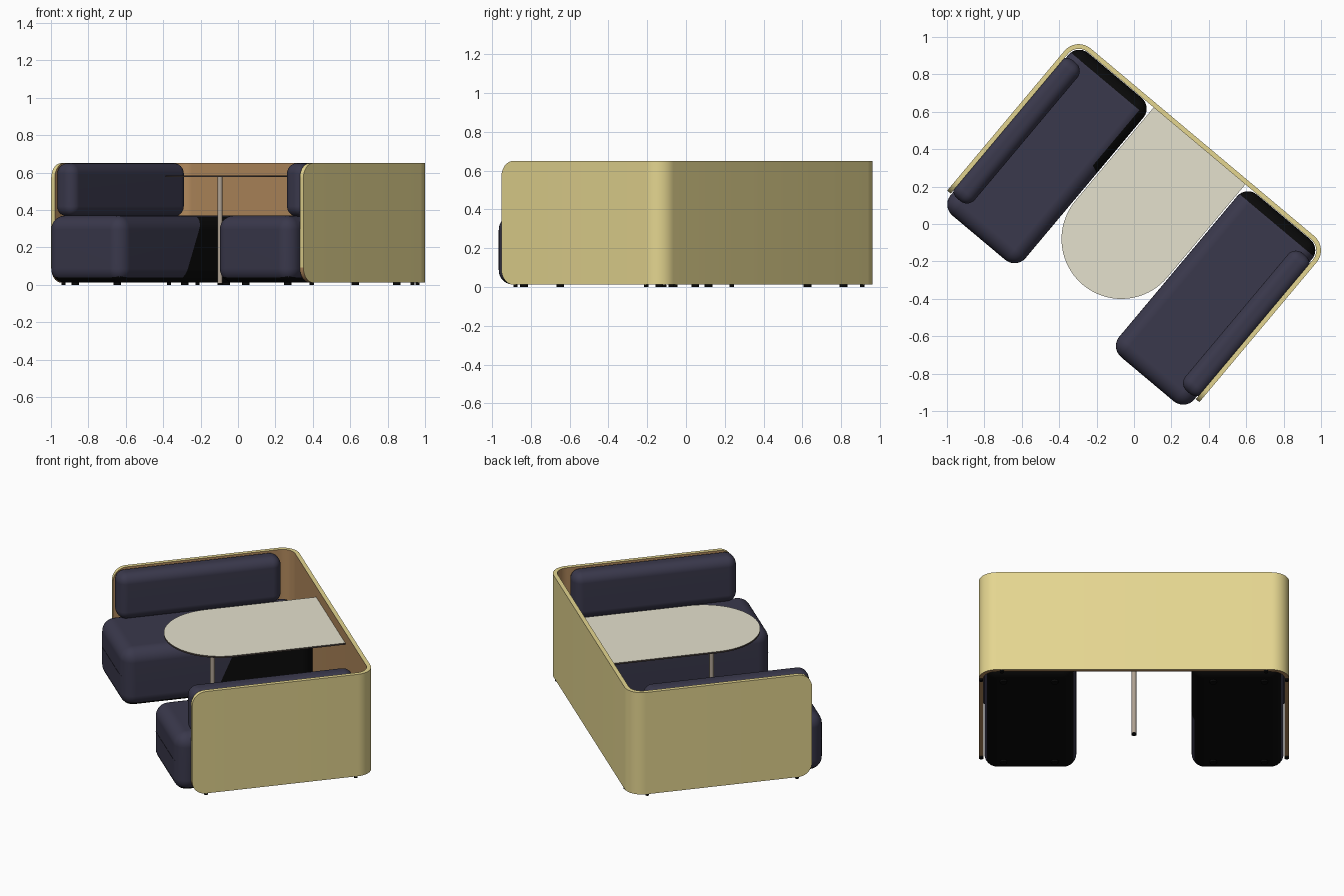
import bpy
import bmesh
from math import cos, sin, pi, radians, sqrt
from mathutils import Matrix, Vector

if "Cube" in bpy.data.objects:
    bpy.data.objects.remove(bpy.data.objects["Cube"])

TURN = Matrix.Rotation(radians(-40), 4, "Z")   # the booth stands diagonally


def material(name, r, g, b, rough=0.8):
    m = bpy.data.materials.new(name)
    m.use_nodes = True
    m.diffuse_color = (r, g, b, 1)
    bsdf = m.node_tree.nodes["Principled BSDF"]
    bsdf.inputs["Base Color"].default_value = (r, g, b, 1)
    bsdf.inputs["Roughness"].default_value = rough
    return m


yellow = material("pale yellow shell", 0.78, 0.67, 0.28)
brown = material("brown lining", 0.45, 0.255, 0.11)
navy = material("dark navy fabric", 0.042, 0.040, 0.072)
stone = material("warm grey tabletop", 0.78, 0.75, 0.61)
edging = material("dark brown table edging", 0.06, 0.045, 0.04)
metal = material("warm grey metal", 0.43, 0.36, 0.29)
black = material("black base", 0.003, 0.003, 0.003)


def finish(bm, name, *mats):
    bm.transform(TURN)
    mesh = bpy.data.meshes.new(name)
    bm.to_mesh(mesh)
    bm.free()
    ob = bpy.data.objects.new(name, mesh)
    bpy.context.collection.objects.link(ob)
    for m in mats:
        mesh.materials.append(m)
    bpy.ops.object.select_all(action="DESELECT")
    ob.select_set(True)
    bpy.context.view_layer.objects.active = ob
    bpy.ops.object.shade_smooth_by_angle(angle=radians(35))
    return ob


def box_mesh(lo, hi, radius, axis=None):
    """Box between two corners; bevels all edges or only those along an axis."""
    lo, hi = Vector(lo), Vector(hi)
    bm = bmesh.new()
    bmesh.ops.create_cube(bm, size=1)
    bmesh.ops.scale(bm, vec=hi - lo, verts=bm.verts)
    bmesh.ops.translate(bm, vec=(lo + hi) / 2, verts=bm.verts)
    edges = [e for e in bm.edges if axis is None or
             abs((e.verts[0].co - e.verts[1].co).normalized()[axis]) > 0.9]
    bmesh.ops.bevel(bm, geom=edges, offset=radius, segments=7,
                    profile=0.5, affect="EDGES")
    bmesh.ops.recalc_face_normals(bm, faces=bm.faces)
    bm.normal_update()
    return bm


def soften(ob):
    ob.modifiers.new("even_shading", "WEIGHTED_NORMAL").keep_sharp = True


def cylinder(name, x, y, z0, z1, radius, mat, sides=20):
    bm = bmesh.new()
    bmesh.ops.create_cone(bm, cap_ends=True, segments=sides, radius1=radius,
                          radius2=radius, depth=z1 - z0)
    bmesh.ops.translate(bm, vec=(x, y, (z0 + z1) / 2), verts=bm.verts)
    finish(bm, name, mat)


# Shell: U-shaped screen swept round two corners, with rounded free ends
HALF, BACK, FRONT, CORNER, THICK = 0.88, 0.57, -0.505, 0.10, 0.025
LOW, HIGH, END_R = 0.012, 0.65, 0.08
half = []                                     # (point, outward normal, inset)
for i in range(11):
    d = END_R * (1 - cos(i / 10 * pi / 2))
    inset = END_R - sqrt(max(0, END_R ** 2 - (END_R - d) ** 2))
    half.append((Vector((HALF, FRONT + d, 0)), Vector((1, 0, 0)), inset))
for i in range(13):
    a = i / 12 * pi / 2
    n = Vector((cos(a), sin(a), 0))
    centre = Vector((HALF - CORNER, BACK - CORNER, 0))
    half.append((centre + n * CORNER, n, 0))
flip = Matrix.Scale(-1, 4, (1, 0, 0))
path = half + [(flip @ p, flip @ n, s) for p, n, s in reversed(half)]

bm = bmesh.new()
rings = []
for p, n, inset in path:
    q = p - n * THICK
    rings.append([bm.verts.new((c.x, c.y, z)) for c, z in (
        (p, LOW + inset), (p, HIGH - inset), (q, HIGH - inset), (q, LOW + inset))])
for a, b in zip(rings, rings[1:]):
    for k in range(4):
        f = bm.faces.new((a[k], a[(k + 1) % 4], b[(k + 1) % 4], b[k]))
        f.material_index = 1 if k >= 2 else 0       # inside and underside
bm.faces.new(rings[0])
bm.faces.new(rings[-1])
bmesh.ops.recalc_face_normals(bm, faces=bm.faces)
finish(bm, "shell_screen", yellow, brown)

# Two facing sofas: seat block, backrest, seams and feet
SEAT_FRONT, SEAT_BACK, SEAT_LOW, SEAT_TOP = -0.588, 0.543, 0.012, 0.37
JOIN, SLOPE = Vector((0, -0.03, 0.08)), Vector((0, 1, -0.45))
for side, s in (("left", 1), ("right", -1)):
    def span(a, b):
        return sorted((s * a, s * b))

    # Seat, with black cloth underneath, behind, and on one rear inner flank
    x0, x1 = span(0.327, 0.85)
    bm = box_mesh((x0, SEAT_FRONT, SEAT_LOW), (x1, SEAT_BACK, SEAT_TOP), 0.075)
    if side == "right":
        bmesh.ops.bisect_plane(bm, geom=bm.verts[:] + bm.edges[:] + bm.faces[:],
                               plane_co=JOIN, plane_no=SLOPE)
    for f in bm.faces:
        n = f.normal
        rear = (f.calc_center_median() - JOIN).dot(SLOPE) > 0
        flank = side == "right" and rear and n.x > 0.5
        f.material_index = int(n.z < -0.6 or n.y > 0.3 or flank)
    soften(finish(bm, side + "_seat", navy, black))

    b0, b1 = span(0.735, 0.868)
    soften(finish(box_mesh((b0, -0.503, 0.365), (b1, 0.46, 0.65), 0.055),
                  side + "_backrest", navy))

    # Seams: a fine ridge round the front and over the middle
    e = 0.0015
    finish(box_mesh((x0 + 0.003, SEAT_FRONT - e, 0.199),
                    (x1 - 0.003, SEAT_BACK - 0.05, 0.201), 0.075, axis=2),
           side + "_waist_seam", navy)
    finish(box_mesh((x0 + 0.003, -0.013, SEAT_LOW + 0.01),
                    (x1 - 0.003, -0.011, SEAT_TOP + e), 0.075, axis=1),
           side + "_middle_seam", navy)

    for x in (0.45, 0.74):
        for y in (-0.47, 0.44):
            cylinder(side + "_seat_foot", s * x, y, 0, 0.02, 0.02, black)
    for x, y in ((0.867, -0.42), (0.867, 0.46), (0.75, 0.557)):
        cylinder(side + "_screen_foot", s * x, y, 0, 0.02, 0.011, black, 12)

# Tabletop: straight at the back, half round at the front, with dark edging
R, CENTRE = 0.32, -0.105
outline = [(R, 0.545), (-R, 0.545)]
outline += [(R * cos(a), CENTRE + R * sin(a))
            for a in (pi + pi * i / 40 for i in range(41))]
bm = bmesh.new()
base = bm.faces.new([bm.verts.new((x, y, 0.575)) for x, y in outline])
grown = bmesh.ops.extrude_face_region(bm, geom=[base], use_keep_orig=True)
bmesh.ops.translate(bm, vec=(0, 0, 0.01),
                    verts=[g for g in grown["geom"] if isinstance(g, bmesh.types.BMVert)])
bmesh.ops.recalc_face_normals(bm, faces=bm.faces)
bm.normal_update()
for f in bm.faces:
    f.material_index = 0 if f.normal.z > 0.5 else 1
finish(bm, "tabletop", stone, edging)

# Table post and floor glide
cylinder("table_post", 0, -0.15, 0.008, 0.576, 0.013, metal)
cylinder("post_glide", 0, -0.15, 0, 0.009, 0.014, black)
